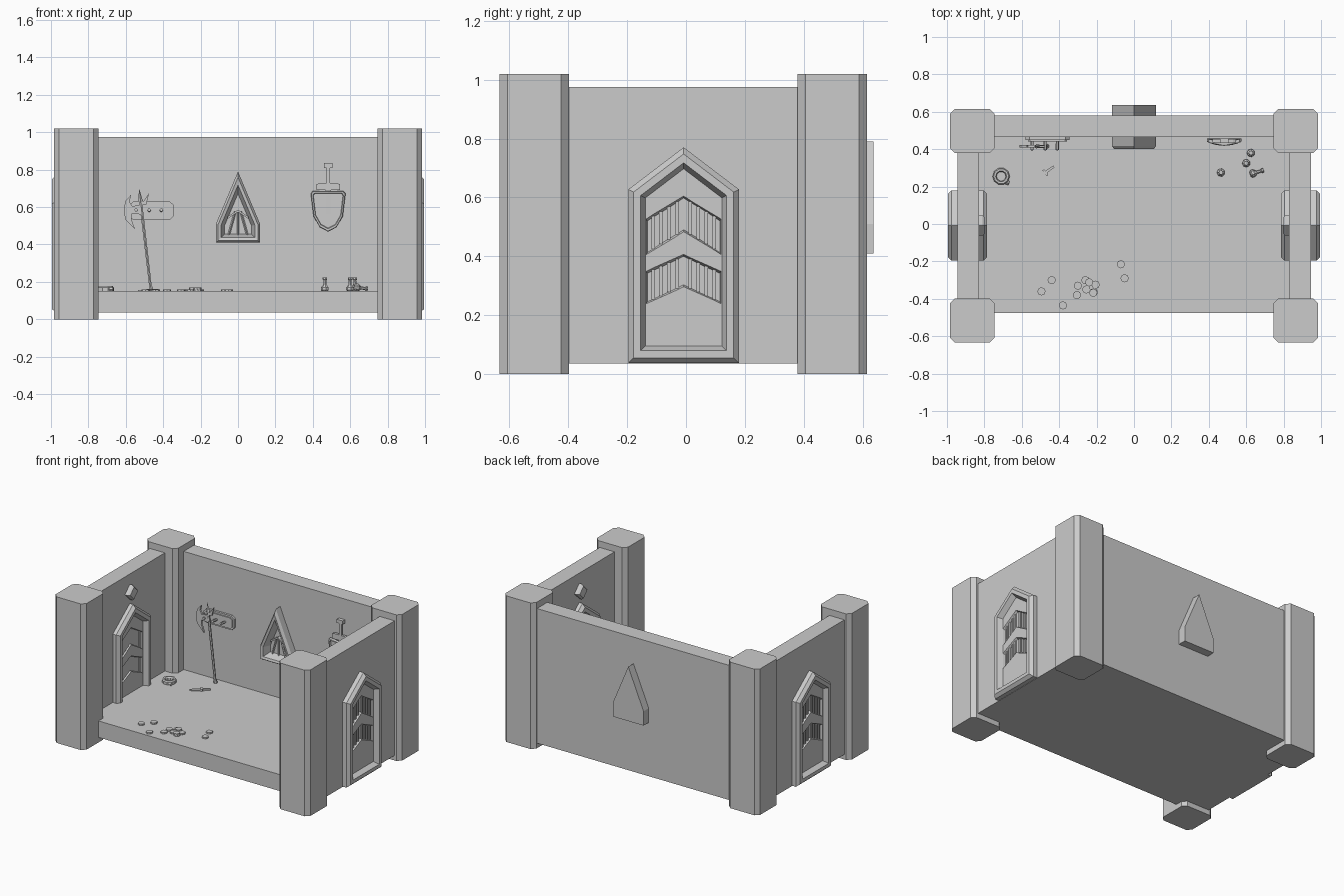
import bpy, bmesh
from math import cos, sin, pi, hypot
from mathutils import Vector

if "Cube" in bpy.data.objects:
    bpy.data.objects.remove(bpy.data.objects["Cube"])


def loft(name, loops, caps=True):
    """Skin equal-length point loops into one closed solid."""
    bm = bmesh.new()
    rows = [[bm.verts.new(p) for p in lp] for lp in loops]
    n = len(rows[0])
    for a, b in zip(rows, rows[1:]):
        for i in range(n):
            bm.faces.new((a[i], a[(i + 1) % n], b[(i + 1) % n], b[i]))
    if caps:
        bm.faces.new(rows[0])
        bm.faces.new(rows[-1])
    bmesh.ops.recalc_face_normals(bm, faces=bm.faces)
    me = bpy.data.meshes.new(name)
    bm.to_mesh(me)
    bm.free()
    ob = bpy.data.objects.new(name, me)
    bpy.context.collection.objects.link(ob)
    return ob


def box(name, x0, x1, y0, y1, z0, z1):
    return loft(name, [[(x0, y0, z), (x1, y0, z), (x1, y1, z), (x0, y1, z)] for z in (z0, z1)])


def slab(name, pts, y0, y1):
    """Outline in x/z, extruded along y."""
    return loft(name, [[(x, y, z) for x, z in pts] for y in (y0, y1)])


def lathe(name, start, axis, profile, n):
    """Turn (radius, height) pairs about an axis."""
    q = Vector(axis).to_track_quat('Z', 'Y')
    return loft(name, [[Vector(start) + q @ Vector((r * cos(2 * pi * i / n), r * sin(2 * pi * i / n), h))
                        for i in range(n)] for r, h in profile])


def rod(name, a, b, r0, r1, n=6):
    d = Vector(b) - Vector(a)
    return lathe(name, a, d, [(r0, 0), (r1, d.length)], n)


def arch(w, z0, zs, za, d):
    """Pointed five-sided outline inset by d."""
    s = (za - zs) / w
    top = za - d * hypot(1, s)
    sh = top - s * (w - d)
    return [(-w + d, z0 + d), (w - d, z0 + d), (w - d, sh), (0, top), (-w + d, sh)]


# Floor and walls
box("floor", -.945, .945, -.475, .58, .035, .15)
box("back_wall", -.76, .76, .465, .58, .035, .975)
for sx in (-1, 1):
    a, b = sorted((sx * .83, sx * .945))
    box("side_wall", a, b, -.42, .42, .035, .975)

# Corner pillars with cut edges
for sx in (-1, 1):
    for cy in (-.515, .4965):
        hx, hy, c = .12, .118, .027
        o = [(hx - c, -hy), (hx, -hy + c), (hx, hy - c), (hx - c, hy),
             (-hx + c, hy), (-hx, hy - c), (-hx, -hy + c), (-hx + c, -hy)]
        loft("pillar", [[(sx * .865 + x, cy + y, z) for x, y in o] for z in (0, 1.02)])

# Side doors: frame and leaf in one solid, same inside and outside
DY = -.008
section = [(.058, .07), (.042, .105), (.018, .105), (0, .085)]
section += [(d, -t) for d, t in reversed(section)]
for sx in (-1, 1):
    cx = sx * .89
    door = loft("door", [[(cx + t, DY + y, z) for y, z in arch(.188, .037, .627, .77, d)]
                         for d, t in section])
    for side in (-1, 1):
        for apex, edge, h in ((.603, .525, .118), (.405, .347, .107)):
            # chevron recess with sloping sides
            def chevron(w, e):
                return [(-w, edge - e), (0, apex - e), (w, edge - e),
                        (w, edge - h + e), (0, apex - h + e), (-w, edge - h + e)]
            cut = loft("door_cutter", [[(cx + side * t, DY + y, z) for y, z in chevron(w, e)]
                                       for t, w, e in ((.08, .130, -.006), (.035, .118, .014))])
            cut.hide_render = True
            m = door.modifiers.new("recess", 'BOOLEAN')
            m.object, m.solver = cut, 'EXACT'
            bpy.context.view_layer.objects.active = door
            bpy.ops.object.modifier_apply(modifier=m.name)
            bpy.data.objects.remove(cut, do_unlink=True)
            # upright bars
            for k in (-.104, -.077, -.05, -.022, .022, .05, .077, .104):
                top = apex - (apex - edge) * abs(k) / .13
                x0, x1 = sorted((cx + side * .034, cx + side * .062))
                box("door_bar", x0, x1, DY + k - .006, DY + k + .006, top - h + .002, top - .004)
    # diamond stud above the inner side
    loft("diamond_stud", [[(sx * x, DY + r * cos(i * pi / 2), .85 + r * sin(i * pi / 2))
                           for i in range(4)] for x, r in ((.84, .054), (.81, .054), (.797, .042))])

# Back window
loft("window", [[(x, y, z) for x, z in arch(.118, .41, .51, .79, d)]
                for d, y in ((.046, .46), (.028, .405), (.012, .40), (0, .418), (0, .637))])
slab("window_crossbar", [(-.055, .55), (0, .585), (.055, .55), (.055, .538), (0, .573), (-.055, .538)], .438, .465)
for x in (-.05, 0, .05):
    rod("window_rib", (x, .452, .45), (x * .3, .452, .575), .006, .006, 4)

# Wall rack with pegs
slab("rack_board", [(-.58, .55), (-.56, .532), (-.365, .532), (-.345, .55),
                    (-.345, .612), (-.365, .63), (-.56, .63), (-.58, .612)], .45, .466)
slab("rack_face", [(-.568, .555), (-.555, .544), (-.37, .544), (-.357, .555),
                   (-.357, .607), (-.37, .618), (-.555, .618), (-.568, .607)], .442, .452)
for x in (-.545, -.475, -.41):
    rod("rack_peg", (x, .45, .58), (x, .395, .585), .008, .009)

# Long axe hung on the rack
rod("axe_shaft", (-.465, .415, .15), (-.522, .415, .64), .008, .009)
rod("axe_foot", (-.464, .415, .15), (-.467, .415, .175), .012, .012)
rod("axe_spike", (-.521, .415, .63), (-.528, .415, .695), .013, .001, 4)
slab("axe_blade", [(-.572, .665), (-.6, .635), (-.611, .59), (-.603, .535), (-.55, .48),
                   (-.57, .535), (-.566, .565), (-.512, .56), (-.518, .612), (-.566, .605), (-.58, .63)], .408, .422)
slab("axe_hook", [(-.52, .61), (-.49, .615), (-.475, .675), (-.505, .632), (-.522, .632)], .41, .42)

# Shield, bowed outward, with sword behind
half = [(0, .468), (.045, .492), (.078, .55), (.093, .672), (.083, .685), (0, .685)]
outline = half + [(-x, z) for x, z in reversed(half[1:5])]


def shield_loop(s, y):
    return [(.482 + x * s, y + .022 * (x * s / .093) ** 2, .6 + (z - .6) * s) for x, z in outline]


loft("shield", [shield_loop(s, y) for s, y in
                ((.85, .434), (.85, .428), (.88, .418), (.97, .418), (1, .424), (1, .436))])
box("sword_blade", .467, .497, .442, .45, .5, .70)
slab("sword_guard", [(.42, .69), (.545, .69), (.545, .722), (.53, .728), (.435, .728), (.42, .722)], .437, .455)
box("sword_grip", .473, .491, .438, .454, .72, .815)
box("sword_pommel", .459, .505, .434, .458, .81, .835)

# Metal ring lying on the floor
ring = [(.046, .152), (.046, .17), (.04, .178), (.03, .178), (.025, .17), (.025, .15), (.046, .152)]
loft("floor_ring", [[(-.71 + r * cos(i * pi / 5), .255 + r * sin(i * pi / 5), z) for i in range(10)]
                    for r, z in ring], caps=False)
rod("ring_tail", (-.69, .225, .16), (-.668, .218, .16), .011, .011, 4)

# Dagger on the floor
d, s, o = Vector((.81, .59, 0)), Vector((-.59, .81, 0)), Vector((-.535, .23, 0))
blade = [(0, 0), (.02, .013), (.07, .012), (.07, -.012), (.02, -.013)]
grip = [(.07, .019), (.08, .019), (.083, .007), (.132, .006), (.132, -.006), (.083, -.007), (.08, -.019), (.07, -.019)]
for nm, pts, h in (("dagger_blade", blade, .157), ("dagger_hilt", grip, .163)):
    loft(nm, [[o + d * u + s * v + Vector((0, 0, z)) for u, v in pts] for z in (.149, h)])

# Scattered coins
coins = [(-.07, -.215), (-.05, -.29), (-.44, -.3), (-.495, -.36), (-.3, -.33), (-.305, -.38), (-.38, -.435),
         (-.26, -.3), (-.205, -.325), (-.255, -.35), (-.215, -.365)]
for x, y in coins:
    lathe("coin", (x, y, .149), (0, 0, 1), [(.022, 0), (.022, .011)], 8)
for x, y in ((-.24, -.312), (-.218, -.368)):
    lathe("stacked_coin", (x, y, .16), (0, 0, 1), [(.022, 0), (.022, .01)], 8)

# Small flasks, one tipped over
flask = [(.014, 0), (.022, .008), (.022, .02), (.009, .036), (.008, .06), (.013, .064), (.012, .074)]
for x, y in ((.465, .275), (.6, .325), (.625, .38)):
    lathe("flask", (x, y, .149), (0, 0, 1), flask, 7)
lathe("fallen_flask", (.622, .265, .171), (.95, .3, -.1), flask, 7)
